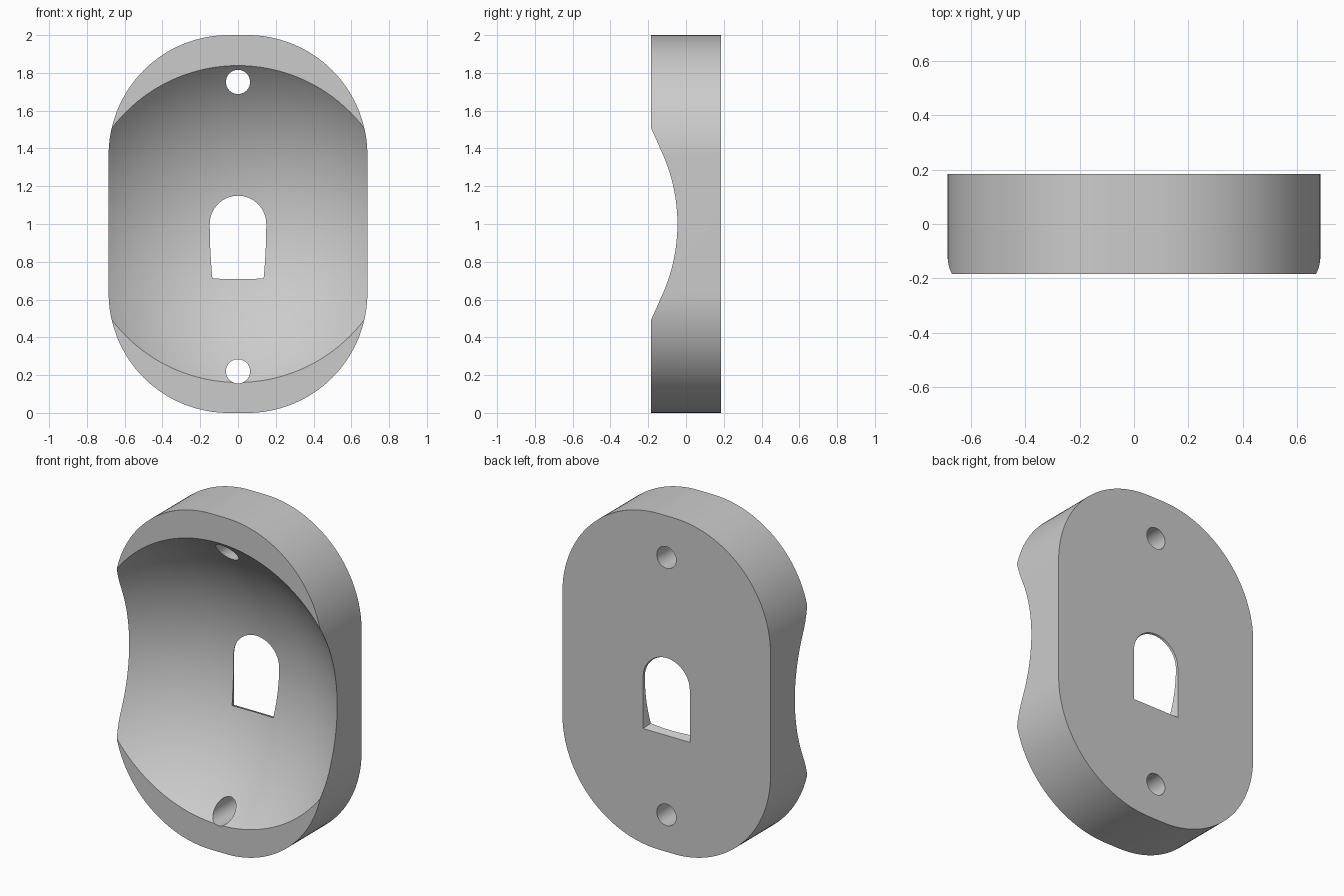
import bpy, bmesh
from math import pi, sin, cos
from mathutils import Matrix

if "Cube" in bpy.data.objects:
    bpy.data.objects.remove(bpy.data.objects["Cube"])

HALF = 0.184  # half thickness of the plate


def arc(cx, cz, r, a0, a1, n):
    return [(cx + r * cos(a0 + (a1 - a0) * i / n), cz + r * sin(a0 + (a1 - a0) * i / n))
            for i in range(n + 1)]


def finish(name, bm):
    bmesh.ops.recalc_face_normals(bm, faces=bm.faces)
    mesh = bpy.data.meshes.new(name)
    bm.to_mesh(mesh)
    bm.free()
    ob = bpy.data.objects.new(name, mesh)
    bpy.context.collection.objects.link(ob)
    return ob


def loft(name, front, y0, back, y1):
    """Solid between two matching x-z outlines."""
    bm = bmesh.new()
    a = [bm.verts.new((x, y0, z)) for x, z in front]
    b = [bm.verts.new((x, y1, z)) for x, z in back]
    bm.faces.new(a)
    bm.faces.new(b)
    for i in range(len(a)):
        j = (i + 1) % len(a)
        bm.faces.new((a[i], a[j], b[j], b[i]))
    return finish(name, bm)


def cut(target, cutter):
    cutter.hide_render = True
    mod = target.modifiers.new("cut", 'BOOLEAN')
    mod.operation, mod.solver, mod.object = 'DIFFERENCE', 'EXACT', cutter
    bpy.context.view_layer.objects.active = target
    bpy.ops.object.modifier_apply(modifier=mod.name)
    bpy.data.objects.remove(cutter)


# Rounded plate body
W, R = 0.685, 0.635
outline = []
for k, (sx, sz) in enumerate([(1, 1), (-1, 1), (-1, -1), (1, -1)]):
    outline += arc(sx * (W - R), 1 + sz * (1 - R), R, k * pi / 2, (k + 1) * pi / 2, 32)
plate = loft("dished_plate", outline, -HALF, outline, HALF)

# Spherical dish in the front
bm = bmesh.new()
bmesh.ops.create_uvsphere(bm, u_segments=128, v_segments=160, radius=1.142,
                          matrix=Matrix.Translation((0, -0.959, 1)) @ Matrix.Rotation(pi / 2, 4, 'X'))
cut(plate, finish("dish_cutter", bm))


# Arched window, wider towards the back
def window(d):
    r, bottom = 0.154 + d, 0.693 - d
    return arc(0, 1.0, r, 0, pi, 32) + [(-r, bottom), (r, bottom)]


cut(plate, loft("window_cutter", window(-0.04), HALF - 0.1, window(0.04), HALF + 0.1))

# Screw holes
for z in (1.752, 0.22):
    ring = arc(0, z, 0.064, 0, 2 * pi, 40)[:-1]
    cut(plate, loft("screw_hole_cutter", ring, -0.4, ring, 0.4))

# Smooth shading with sharp rims
bpy.ops.object.select_all(action='DESELECT')
plate.select_set(True)
bpy.context.view_layer.objects.active = plate
bpy.ops.object.shade_smooth_by_angle(angle=pi / 9)
